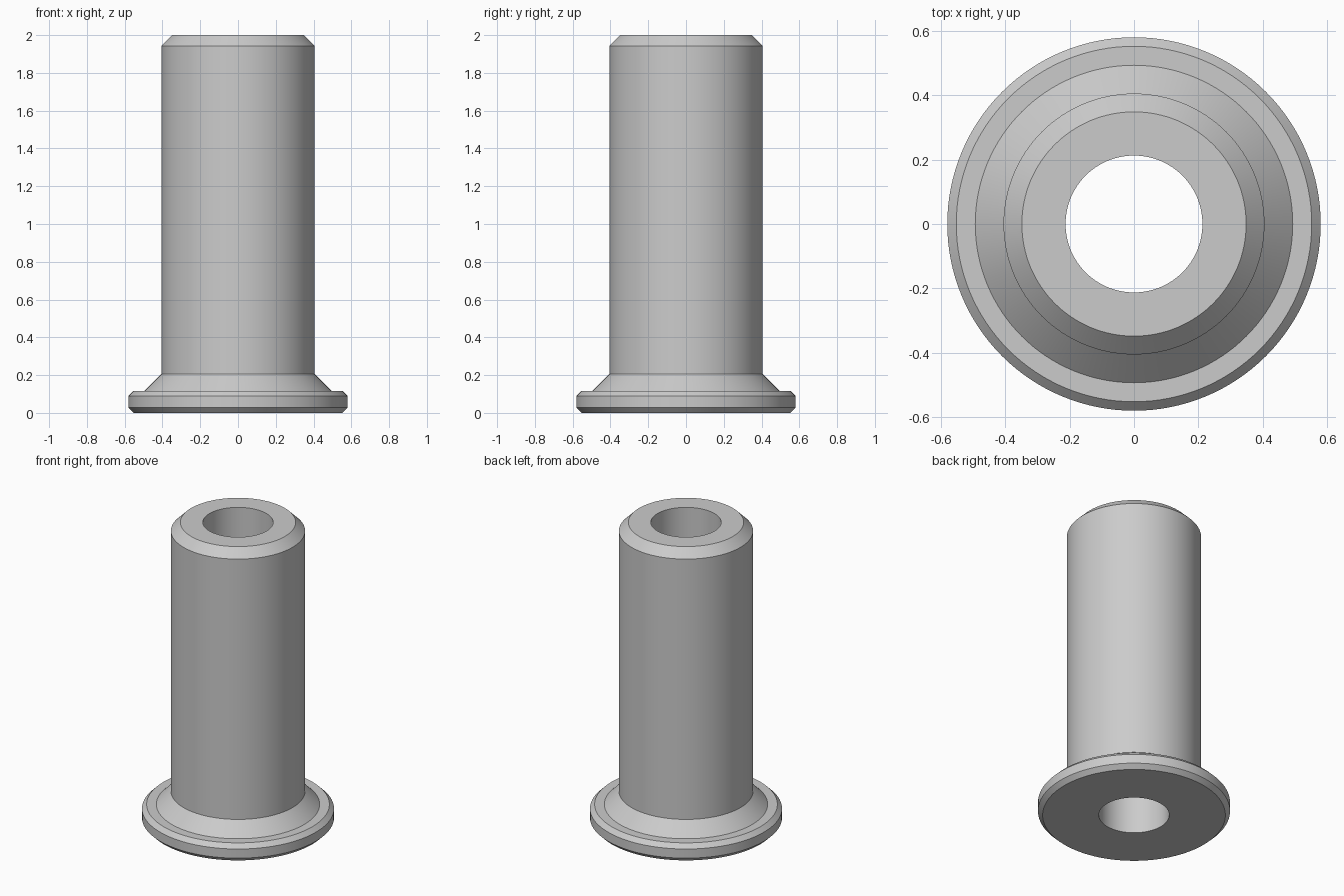
import bpy
import bmesh
import math

cube = bpy.data.objects.get("Cube")
if cube:
    bpy.data.objects.remove(cube, do_unlink=True)

SEGMENTS = 128
BORE, BODY, FLANGE = 0.213, 0.406, 0.581
CHAMFER, EDGE = 0.057, 0.028
FLANGE_TOP, HEIGHT = 0.117, 2.0
FILLET = 0.088

# Cross-section (radius, height), from the bore's foot round the outside to its top
profile = [
    (BORE, 0),
    (FLANGE - EDGE, 0),
    (FLANGE, EDGE),
    (FLANGE, FLANGE_TOP - EDGE),
    (FLANGE - EDGE, FLANGE_TOP),
    (BODY + FILLET, FLANGE_TOP),
    (BODY, FLANGE_TOP + FILLET),
    (BODY, HEIGHT - CHAMFER),
    (BODY - CHAMFER, HEIGHT),
    (BORE, HEIGHT),
]

# Flanged sleeve: spin the closed cross-section about the z axis
bm = bmesh.new()
verts = [bm.verts.new((r, 0, z)) for r, z in profile]
edges = [bm.edges.new((v, verts[(i + 1) % len(verts)])) for i, v in enumerate(verts)]
bmesh.ops.spin(bm, geom=verts + edges, cent=(0, 0, 0), axis=(0, 0, 1),
               angle=math.tau, steps=SEGMENTS, use_merge=False)
bmesh.ops.remove_doubles(bm, verts=bm.verts[:], dist=0.0005)
bmesh.ops.recalc_face_normals(bm, faces=bm.faces[:])
mesh = bpy.data.meshes.new("flanged_sleeve")
bm.to_mesh(mesh)
bm.free()
sleeve = bpy.data.objects.new("flanged_sleeve", mesh)
bpy.context.collection.objects.link(sleeve)

# Plain grey material
color = (0.6, 0.6, 0.6, 1)
grey = bpy.data.materials.new("light_grey")
grey.use_nodes = True
grey.diffuse_color = color
grey.node_tree.nodes["Principled BSDF"].inputs["Base Color"].default_value = color
mesh.materials.append(grey)

# Smooth round walls, crisp chamfer edges
bpy.ops.object.select_all(action="DESELECT")
sleeve.select_set(True)
bpy.context.view_layer.objects.active = sleeve
bpy.ops.object.shade_smooth_by_angle(angle=math.radians(30))
